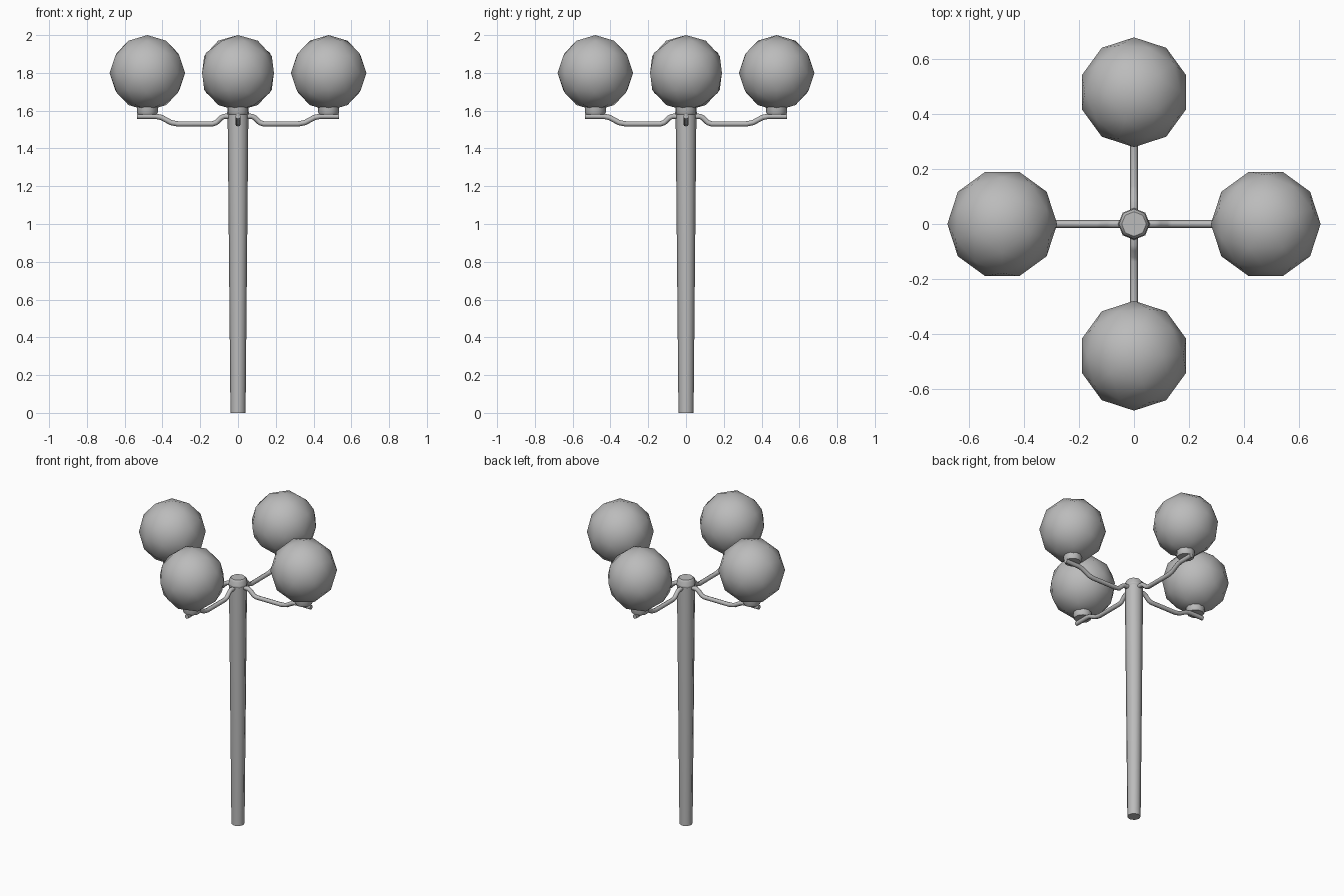
import bpy, bmesh
from math import radians, pi, cos, sin
from mathutils import Matrix, Vector

cube = bpy.data.objects.get("Cube")
if cube:
    bpy.data.objects.remove(cube, do_unlink=True)

grey = bpy.data.materials.new("light_grey")
grey.use_nodes = True
colour = (0.5, 0.5, 0.5, 1)
grey.diffuse_color = colour
grey.node_tree.nodes["Principled BSDF"].inputs["Base Color"].default_value = colour


def add_object(name, mesh, matrix=Matrix()):
    """Link a mesh, smooth it with sharp creases and give it the grey."""
    mesh.materials.clear()
    mesh.materials.append(grey)
    mesh.shade_smooth()
    mesh.set_sharp_from_angle(angle=radians(50))
    obj = bpy.data.objects.new(name, mesh)
    obj.matrix_world = matrix
    bpy.context.collection.objects.link(obj)
    return obj


def lathe(name, profile, sides, matrix=Matrix()):
    """Closed turned solid from (radius, height) points, bottom to top."""
    bm = bmesh.new()
    rings = [[bm.verts.new((r * cos(2 * pi * i / sides), r * sin(2 * pi * i / sides), z))
              for i in range(sides)] for r, z in profile]
    for low, high in zip(rings, rings[1:]):
        for i in range(sides):
            j = (i + 1) % sides
            bm.faces.new((low[i], low[j], high[j], high[i]))
    bm.faces.new(rings[0][::-1])
    bm.faces.new(rings[-1])
    mesh = bpy.data.meshes.new(name)
    bm.to_mesh(mesh)
    bm.free()
    return add_object(name, mesh, matrix)


def tube(name, path, radius, matrix):
    """Round bar along points in the xz plane."""
    curve = bpy.data.curves.new(name + "_path", "CURVE")
    curve.dimensions = "3D"
    curve.bevel_depth = radius
    curve.bevel_resolution = 2
    curve.use_fill_caps = True
    spline = curve.splines.new("POLY")
    spline.points.add(len(path) - 1)
    for point, (x, z) in zip(spline.points, path):
        point.co = (x, 0, z, 1)
    helper = bpy.data.objects.new(name + "_path", curve)
    mesh = bpy.data.meshes.new_from_object(helper)
    bpy.data.objects.remove(helper)
    return add_object(name, mesh, matrix)


def globe(name, radius, matrix):
    mesh = bpy.data.meshes.new(name)
    bm = bmesh.new()
    bmesh.ops.create_icosphere(bm, subdivisions=2, radius=radius)
    bm.to_mesh(mesh)
    bm.free()
    return add_object(name, mesh, matrix)


# Tapered pole and its cap
lathe("pole", [(0.04, 0), (0.055, 1.58)], 8)
lathe("pole_cap", [(0.053, 1.575), (0.058, 1.582), (0.058, 1.592), (0.055, 1.597),
                   (0.055, 1.615), (0.045, 1.627)], 8)

# Four arms, each with a holder and a globe
arm_path = [(0.04, 1.57), (0.075, 1.57), (0.09, 1.562), (0.115, 1.537), (0.135, 1.53),
            (0.32, 1.53), (0.355, 1.537), (0.405, 1.564), (0.435, 1.57), (0.535, 1.57)]
for k, side in enumerate(("left", "back", "right", "front")):
    turn = Matrix.Rotation(k * pi / 2, 4, "Z")
    tube(side + "_arm", arm_path, 0.014, turn)
    lathe(side + "_globe_holder", [(0.05, 1.58), (0.056, 1.592), (0.056, 1.625)], 10,
          turn @ Matrix.Translation((0.48, 0, 0)))
    globe(side + "_globe", 0.2,
          turn @ Matrix.Translation((0.48, 0, 1.8)) @ Matrix.Rotation(pi / 2, 4, "Z"))
